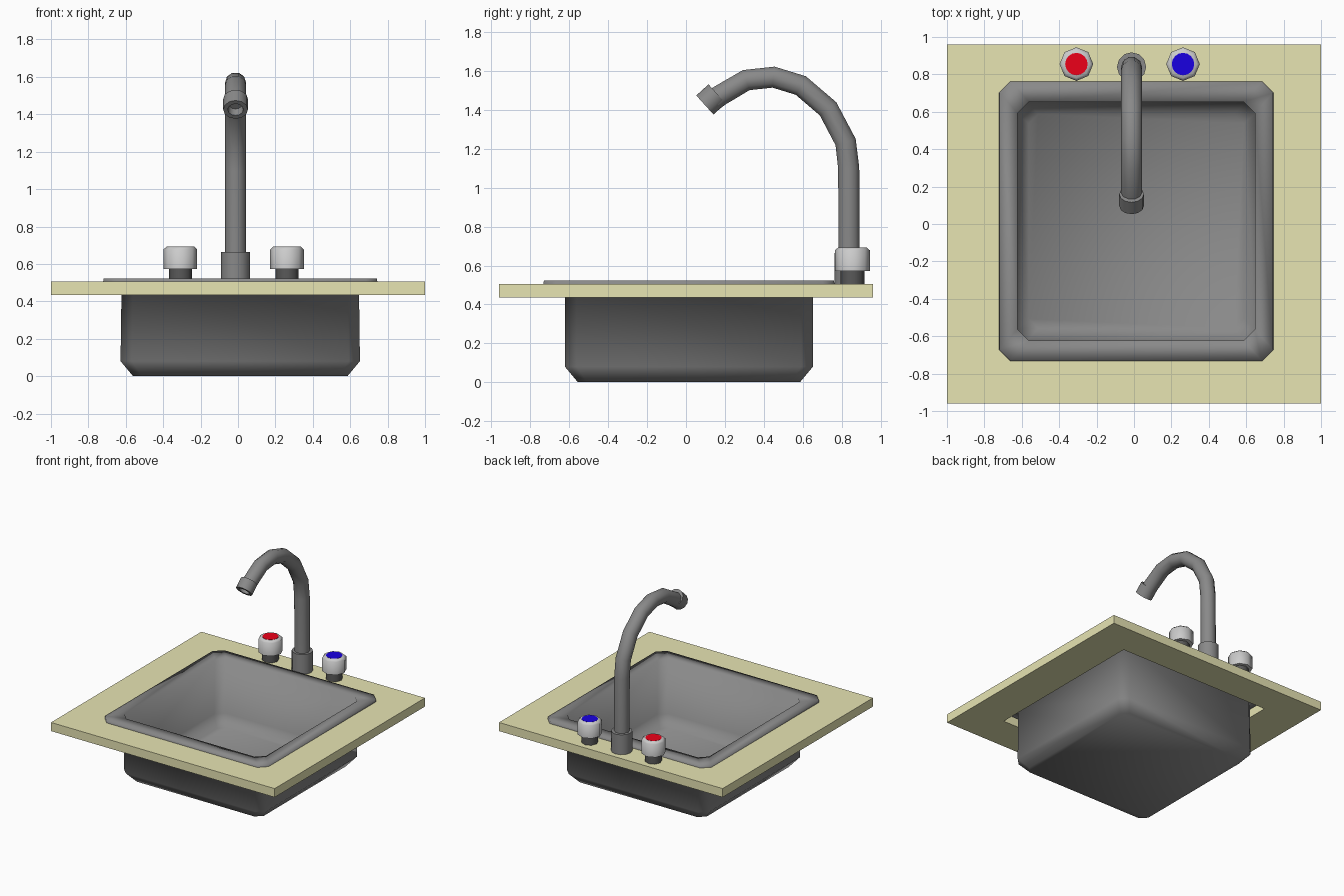
import bpy, bmesh, math
from mathutils import Vector, Matrix

if "Cube" in bpy.data.objects:
    bpy.data.objects.remove(bpy.data.objects["Cube"])

STEEL = (0.25, 0.25, 0.25)
DARK = (0.1, 0.1, 0.1)
LIGHT = (0.7, 0.7, 0.7)


def paint(ob, color):
    mat = bpy.data.materials.new(ob.name + "_colour")
    mat.diffuse_color = (*color, 1)
    mat.use_nodes = True
    mat.node_tree.nodes["Principled BSDF"].inputs["Base Color"].default_value = mat.diffuse_color
    ob.data.materials.append(mat)


def make_object(name, bm, color, smooth=50):
    bmesh.ops.recalc_face_normals(bm, faces=bm.faces)
    mesh = bpy.data.meshes.new(name)
    bm.to_mesh(mesh)
    bm.free()
    ob = bpy.data.objects.new(name, mesh)
    bpy.context.collection.objects.link(ob)
    paint(ob, color)
    if smooth:
        bpy.ops.object.select_all(action='DESELECT')
        ob.select_set(True)
        bpy.context.view_layer.objects.active = ob
        bpy.ops.object.shade_smooth_by_angle(angle=math.radians(smooth))
    return ob


def loft(rings, closed=False, cap_start=False, cap_end=False):
    """Skin a list of point rings with quads."""
    bm = bmesh.new()
    vs = [[bm.verts.new(p) for p in r] for r in rings]
    n = len(vs[0])
    pairs = list(zip(vs, vs[1:])) + ([(vs[-1], vs[0])] if closed else [])
    for a, b in pairs:
        for i in range(n):
            j = (i + 1) % n
            bm.faces.new((a[i], a[j], b[j], b[i]))
    if cap_start:
        bm.faces.new(vs[0][::-1])
    if cap_end:
        bm.faces.new(vs[-1])
    return bm


def rect(cx, cy, hx, hy, z):
    return [(cx + sx * hx, cy + sy * hy, z)
            for sx, sy in ((-1, -1), (1, -1), (1, 1), (-1, 1))]


def octagon(cx, cy, hx, hy, c, z):
    """Rectangle with cut corners."""
    pts = [(-hx + c, -hy), (hx - c, -hy), (hx, -hy + c), (hx, hy - c),
           (hx - c, hy), (-hx + c, hy), (-hx, hy - c), (-hx, -hy + c)]
    return [(cx + x, cy + y, z) for x, y in pts]


def turned(profile, sides, origin, axis=(0, 0, 1)):
    """Lathe (radius, height) pairs along an axis, capped at both ends."""
    rot = Vector((0, 0, 1)).rotation_difference(Vector(axis)).to_matrix().to_4x4()
    m = Matrix.Translation(origin) @ rot
    rings = [[m @ Vector((r * math.cos(2 * math.pi * i / sides),
                          r * math.sin(2 * math.pi * i / sides), h))
              for i in range(sides)] for r, h in profile]
    return loft(rings, cap_start=True, cap_end=True)


CX, CY = 0.012, 0.015

# Countertop with a square cut-out
make_object("countertop", loft([
    rect(0, 0, 1, 0.96, 0.505), rect(CX, CY, 0.68, 0.69, 0.505),
    rect(CX, CY, 0.68, 0.69, 0.435), rect(0, 0, 1, 0.96, 0.435)], closed=True),
    (0.8, 0.78, 0.45), smooth=0)

# Basin: flange, walls, bevelled foot and floor in one fully smooth skin
make_object("basin", loft([
    octagon(CX, CY, 0.733, 0.748, 0.06, 0.505),
    octagon(CX, CY, 0.730, 0.745, 0.06, 0.523),
    octagon(CX, CY, 0.634, 0.638, 0.06, 0.523),
    octagon(CX, CY, 0.640, 0.637, 0.06, 0.080),
    octagon(CX, CY, 0.575, 0.572, 0.05, 0.002)], cap_end=True), STEEL, smooth=180)

# Faucet base collar
FX = -0.013
make_object("faucet_base", turned([(0.078, 0.505), (0.078, 0.665)], 12, (FX, 0.84, 0)), STEEL)

# Gooseneck pipe
path = [(0.838, 0.60), (0.836, 1.10), (0.82, 1.235), (0.73, 1.405), (0.59, 1.525),
        (0.45, 1.568), (0.31, 1.553), (0.175, 1.474), (0.145, 1.452)]
curve = bpy.data.curves.new("faucet_pipe", 'CURVE')
curve.dimensions = '3D'
curve.bevel_depth = 0.057
curve.bevel_resolution = 3
spline = curve.splines.new('POLY')
spline.points.add(len(path) - 1)
for p, (y, z) in zip(spline.points, path):
    p.co = (FX, y, z, 1)
spline.use_smooth = True
pipe = bpy.data.objects.new("faucet_pipe", curve)
bpy.context.collection.objects.link(pipe)
paint(pipe, STEEL)

# Hollow spout nozzle
make_object("faucet_nozzle", turned(
    [(0.05, 0), (0.066, 0), (0.066, 0.085), (0.042, 0.085), (0.036, 0.04)],
    12, (FX, 0.16, 1.482), axis=(0, -0.74, -0.67)), STEEL)

# Hot and cold taps: stem, knob and coloured cap
for side, x, color in (("hot", -0.308, (0.85, 0.0, 0.01)), ("cold", 0.262, (0.01, 0.0, 0.75))):
    at = (x, 0.855, 0)
    make_object(side + "_stem", turned([(0.062, 0.505), (0.062, 0.58)], 8, at), DARK)
    make_object(side + "_knob", turned(
        [(0.09, 0.573), (0.09, 0.678), (0.074, 0.692)], 8, at), LIGHT, smooth=48)
    make_object(side + "_cap", turned([(0.06, 0.685), (0.06, 0.6935)], 16, at), color)
